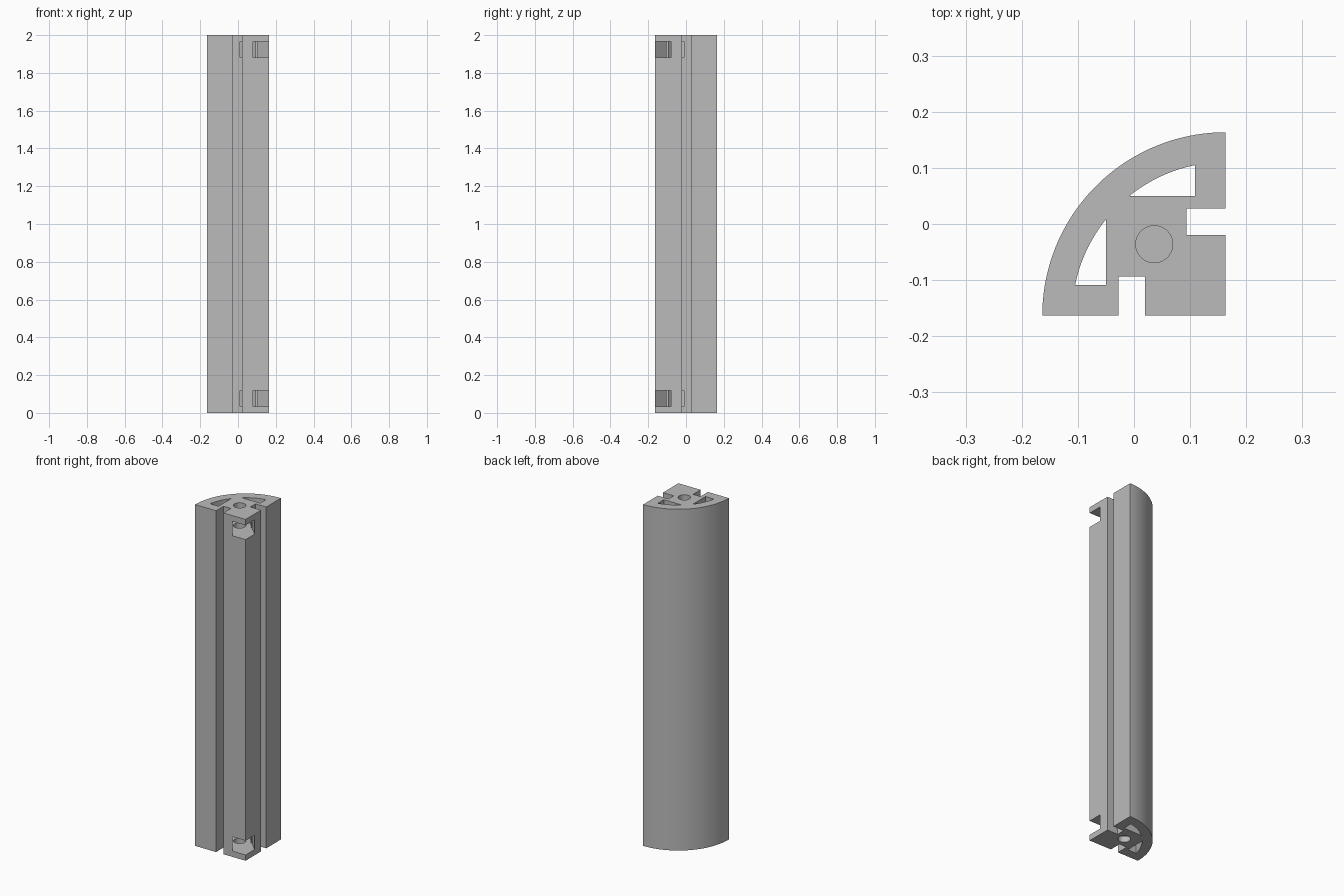
import bpy, bmesh, math

if "Cube" in bpy.data.objects:
    bpy.data.objects.remove(bpy.data.objects["Cube"])

HALF = 0.1635          # half width of the quarter-round section
LENGTH = 2.0
CX, CY = HALF, -HALF   # centre of the outer arc
BORE = 0.036           # bore axis at (BORE, -BORE)


def arc(r, a0, a1, n):
    return [(CX + r * math.cos(a0 + (a1 - a0) * i / n),
             CY + r * math.sin(a0 + (a1 - a0) * i / n)) for i in range(n + 1)]


def flip(points):
    # mirror across the section's diagonal
    return [(-y, -x) for x, y in reversed(points)]


def prism(name, points, z0, z1):
    bm = bmesh.new()
    face = bm.faces.new([bm.verts.new((x, y, z0)) for x, y in points])
    top = bmesh.ops.extrude_face_region(bm, geom=[face])
    bmesh.ops.translate(bm, vec=(0, 0, z1 - z0),
                        verts=[v for v in top["geom"] if isinstance(v, bmesh.types.BMVert)])
    bmesh.ops.recalc_face_normals(bm, faces=bm.faces)
    mesh = bpy.data.meshes.new(name)
    bm.to_mesh(mesh)
    bm.free()
    obj = bpy.data.objects.new(name, mesh)
    bpy.context.collection.objects.link(obj)
    return obj


# Quarter-round bar with a straight groove in each flat side
groove = [(-0.028, -HALF), (-0.028, -0.094), (0.02, -0.094), (0.02, -HALF)]
outline = (arc(2 * HALF, math.pi / 2, math.pi, 48) + groove
           + [(HALF, -HALF)] + flip(groove))
bar = prism("grooved_bar", outline, 0, LENGTH)

# Curved windows running the full length
R_IN = 0.274
a_start = math.acos((0.109 - CX) / R_IN)
a_end = math.pi - math.asin((0.05 - CY) / R_IN)
window = [(0.109, 0.05)] + arc(R_IN, a_start, a_end, 20)
cutters = [prism("window_cutter", p, -0.1, LENGTH + 0.1) for p in (window, flip(window))]

# Hexagonal nut pocket, open towards the square corner
FLAT = 0.059
tip = FLAT / math.cos(math.pi / 6)
s = math.sqrt(0.5)
local = [(-tip, 0), (-tip / 2, -FLAT), (0.3, -FLAT), (0.3, FLAT), (-tip / 2, FLAT)]
pocket = [(BORE + s * (d - n), -BORE - s * (d + n)) for d, n in local]
for z0 in (0.034, LENGTH - 0.118):
    cutters.append(prism("pocket_cutter", pocket, z0, z0 + 0.084))

# Round bolt bores in both ends
circle = [(BORE + 0.033 * math.cos(2 * math.pi * i / 40),
           -BORE + 0.033 * math.sin(2 * math.pi * i / 40)) for i in range(40)]
for z0, z1 in ((-0.1, 0.25), (LENGTH - 0.25, LENGTH + 0.1)):
    cutters.append(prism("bore_cutter", circle, z0, z1))

# Cut everything out of the bar
bpy.context.view_layer.objects.active = bar
bar.select_set(True)
for cutter in cutters:
    cutter.hide_render = True
    mod = bar.modifiers.new("cut", "BOOLEAN")
    mod.operation = "DIFFERENCE"
    mod.solver = "EXACT"
    mod.object = cutter
    bpy.ops.object.modifier_apply(modifier=mod.name)
    bpy.data.objects.remove(cutter)

# Plain grey finish
grey = bpy.data.materials.new("plain_grey")
grey.diffuse_color = (0.5, 0.5, 0.5, 1)
grey.use_nodes = True
grey.node_tree.nodes["Principled BSDF"].inputs["Base Color"].default_value = grey.diffuse_color
bar.data.materials.clear()
bar.data.materials.append(grey)
bpy.ops.object.shade_smooth_by_angle(angle=math.radians(25))
